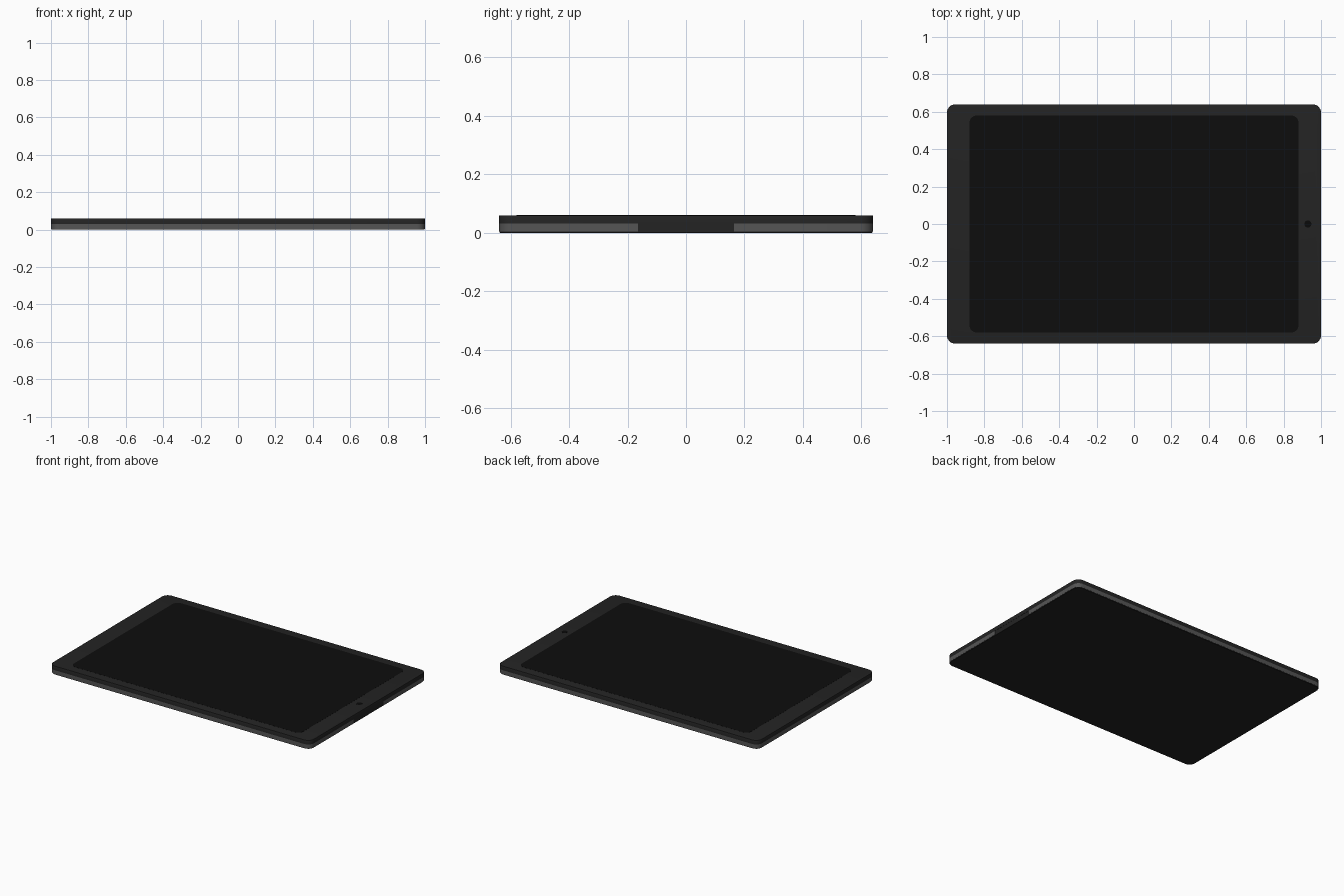
import bpy, bmesh, math

if "Cube" in bpy.data.objects:
    bpy.data.objects.remove(bpy.data.objects["Cube"])

W, D, H = 1.0, 0.64, 0.06      # half width, half depth, height
R = 0.045                      # outer corner radius
BAND_LOW, BAND_HIGH, GAP = 0.004, 0.031, 0.165


def material(name, v):
    m = bpy.data.materials.new(name)
    m.diffuse_color = (v, v, v, 1)
    m.use_nodes = True
    m.node_tree.nodes["Principled BSDF"].inputs["Base Color"].default_value = m.diffuse_color
    return m


def rounded_outline(hx, hy, r, seg=8):
    """Counter-clockwise rounded rectangle, starting on the +x side."""
    pts = []
    for i, (sx, sy) in enumerate(((1, 1), (-1, 1), (-1, -1), (1, -1))):
        for k in range(seg + 1):
            a = math.pi / 2 * (i + k / seg)
            pts.append((sx * (hx - r) + r * math.cos(a),
                        sy * (hy - r) + r * math.sin(a)))
    return pts


def finish(bm, name, mat):
    bmesh.ops.recalc_face_normals(bm, faces=bm.faces)
    me = bpy.data.meshes.new(name)
    bm.to_mesh(me)
    bm.free()
    ob = bpy.data.objects.new(name, me)
    bpy.context.collection.objects.link(ob)
    me.materials.append(mat)
    bpy.ops.object.select_all(action='DESELECT')
    ob.select_set(True)
    bpy.context.view_layer.objects.active = ob
    bpy.ops.object.shade_smooth_by_angle(angle=math.radians(30))
    return ob


def slab(name, hx, hy, r, levels, mat):
    """Rounded slab lofted through (z, inset) levels and capped."""
    bm = bmesh.new()
    loops = [[bm.verts.new((x, y, z)) for x, y in rounded_outline(hx - i, hy - i, r - i)]
             for z, i in levels]
    for a, b in zip(loops, loops[1:]):
        for k in range(len(a)):
            n = (k + 1) % len(a)
            bm.faces.new((a[k], a[n], b[n], b[k]))
    bm.faces.new(loops[0])
    bm.faces.new(loops[-1])
    return finish(bm, name, mat)


dark = material("dark_shell", 0.017)
grey = material("edge_grey", 0.09)
glass = material("screen_glass", 0.004)
lens = material("lens_black", 0.003)

# Main body with slightly softened rims
slab("body", W, D, R, [(0, 0.003), (0.003, 0.001), (BAND_HIGH, 0.001),
                       (BAND_HIGH, 0), (H - 0.003, 0), (H - 0.001, 0.001), (H - 0.0005, 0.003)], dark)

# Inlaid display
slab("screen", 0.88, 0.58, 0.04, [(H - 0.003, 0), (H, 0)], glass)

# Lighter edge band, open in the middle of the right side
bm = bmesh.new()
rings = []
for inset in (0, 0.004):
    hx = W - inset
    path = ([(hx, GAP)] + rounded_outline(hx, D - inset, R - inset) + [(hx, -GAP)])
    rings.append(path)
sections = [[bm.verts.new((*p, z)) for p, z in ((o, BAND_LOW), (o, BAND_HIGH),
                                               (i, BAND_HIGH), (i, BAND_LOW))]
            for o, i in zip(*rings)]
for a, b in zip(sections, sections[1:]):
    for k in range(4):
        n = (k + 1) % 4
        bm.faces.new((a[k], a[n], b[n], b[k]))
bm.faces.new(sections[0])
bm.faces.new(sections[-1])
finish(bm, "edge_band", grey)

# Front camera
bm = bmesh.new()
bmesh.ops.create_cone(bm, cap_ends=True, segments=24, radius1=0.019, radius2=0.019, depth=0.003)
bmesh.ops.translate(bm, verts=bm.verts, vec=(0.93, 0, H - 0.0015))
finish(bm, "front_camera", lens)
